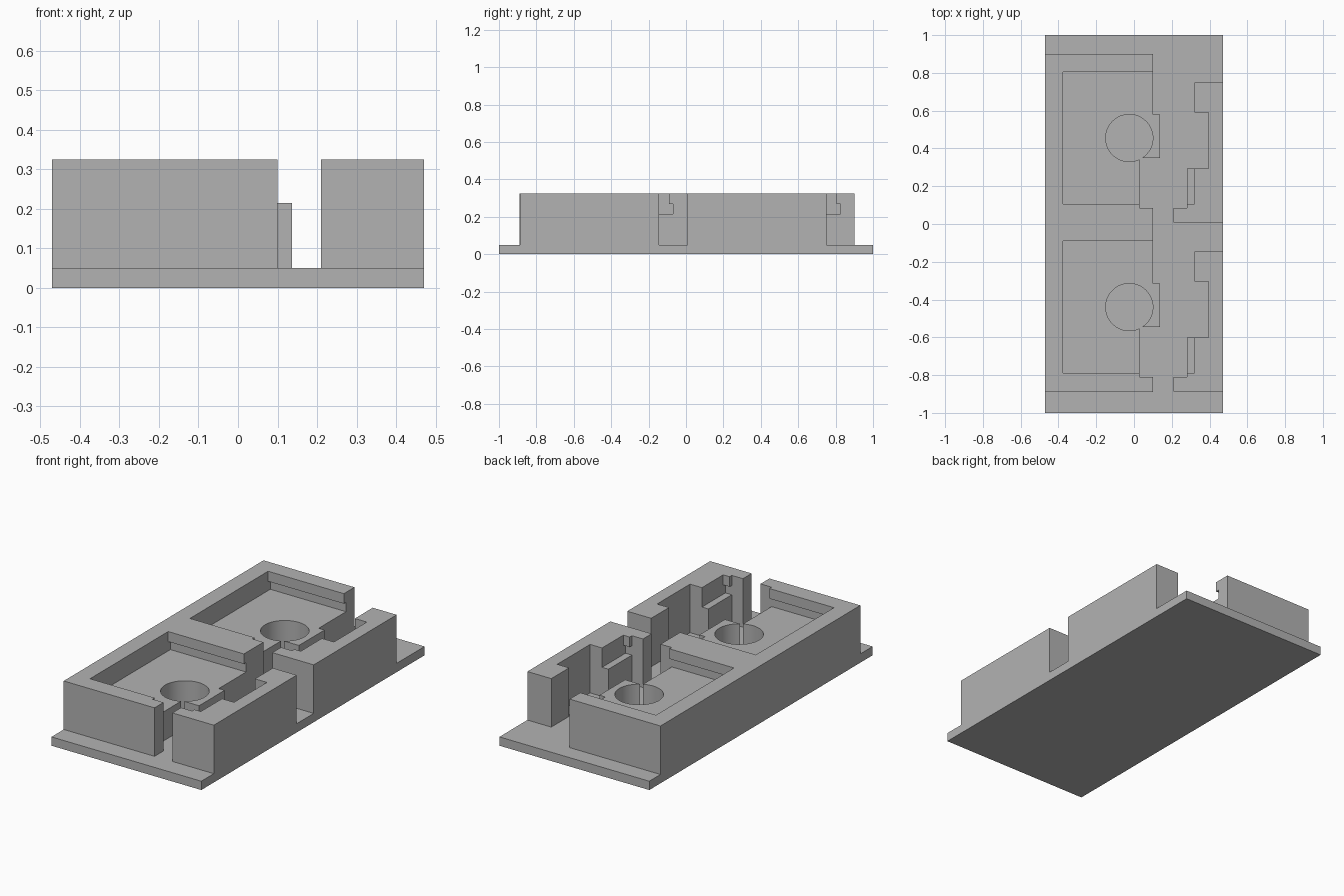
import bpy, bmesh, math
from mathutils import Vector

if "Cube" in bpy.data.objects:
    bpy.data.objects.remove(bpy.data.objects["Cube"], do_unlink=True)

PITCH = 0.895              # spacing of the two bays
BAYS = (-PITCH, 0.0)
BASE, FLOOR, LIP, TOP = 0.05, 0.215, 0.268, 0.325

grey = bpy.data.materials.new("plain grey")
grey.use_nodes = True
grey.diffuse_color = (0.45, 0.45, 0.45, 1)
grey.node_tree.nodes["Principled BSDF"].inputs["Base Color"].default_value = (0.45, 0.45, 0.45, 1)


def prism(name, points, sweep):
    """Closed solid from a planar 3D outline swept along a vector."""
    bm = bmesh.new()
    face = bm.faces.new([bm.verts.new(p) for p in points])
    new = bmesh.ops.extrude_face_region(bm, geom=[face])["geom"]
    bmesh.ops.translate(bm, vec=Vector(sweep),
                        verts=[g for g in new if isinstance(g, bmesh.types.BMVert)])
    bmesh.ops.recalc_face_normals(bm, faces=bm.faces)
    mesh = bpy.data.meshes.new(name)
    bm.to_mesh(mesh)
    bm.free()
    mesh.materials.append(grey)
    obj = bpy.data.objects.new(name, mesh)
    bpy.context.collection.objects.link(obj)
    return obj


def upright(name, outline, z0, z1):
    return prism(name, [(x, y, z0) for x, y in outline], (0, 0, z1 - z0))


def combine(target, tool, operation):
    """Apply a boolean and drop the tool."""
    bpy.context.view_layer.objects.active = target
    mod = target.modifiers.new("boolean", "BOOLEAN")
    mod.operation, mod.solver, mod.object = operation, "EXACT", tool
    bpy.ops.object.modifier_apply(modifier=mod.name)
    bpy.data.objects.remove(tool, do_unlink=True)


# Base plate
body = upright("holder_body", [(-0.47, -1), (0.47, -1), (0.47, 1), (-0.47, 1)], 0, BASE)

# Main block: stepped inner edge repeats for each bay
edge = [(0.10, 0.085), (0.03, 0.085), (0.03, 0.35), (0.137, 0.35), (0.137, 0.58), (0.10, 0.58)]
outline = [(-0.47, -0.89), (0.10, -0.89)]
for d in BAYS:
    outline += [(x, y + d) for x, y in edge]
outline += [(0.10, 0.90), (-0.47, 0.90)]
combine(body, upright("main_block", outline, BASE / 2, TOP), "UNION")

# Side blocks across the channel
side = [(0.47, 0.007), (0.47, 0.75), (0.32, 0.75), (0.32, 0.59), (0.395, 0.59), (0.395, 0.295),
        (0.28, 0.295), (0.28, 0.085), (0.21, 0.085), (0.21, 0.007)]
for d in BAYS:
    combine(body, upright("side_block", [(x, y + d) for x, y in side], BASE / 2, TOP), "UNION")

# Pockets with grooves under both end lips, and a round well in each floor
pocket = [(0.085, FLOOR), (0.825, FLOOR), (0.825, LIP), (0.805, LIP),
          (0.805, 0.4), (0.105, 0.4), (0.105, LIP), (0.085, LIP)]
for d in BAYS:
    combine(body, prism("pocket_cutter", [(-0.375, y + d, z) for y, z in pocket],
                        (0.695, 0, 0)), "DIFFERENCE")
    turn = [math.tau * i / 64 for i in range(64)]
    circle = [(-0.025 + 0.125 * math.cos(a), 0.455 + d + 0.125 * math.sin(a)) for a in turn]
    combine(body, upright("well_cutter", circle, BASE, 0.4), "DIFFERENCE")

# Smooth well walls, crisp edges elsewhere
bpy.ops.object.select_all(action="DESELECT")
body.select_set(True)
bpy.context.view_layer.objects.active = body
bpy.ops.object.shade_smooth_by_angle(angle=math.radians(30))
